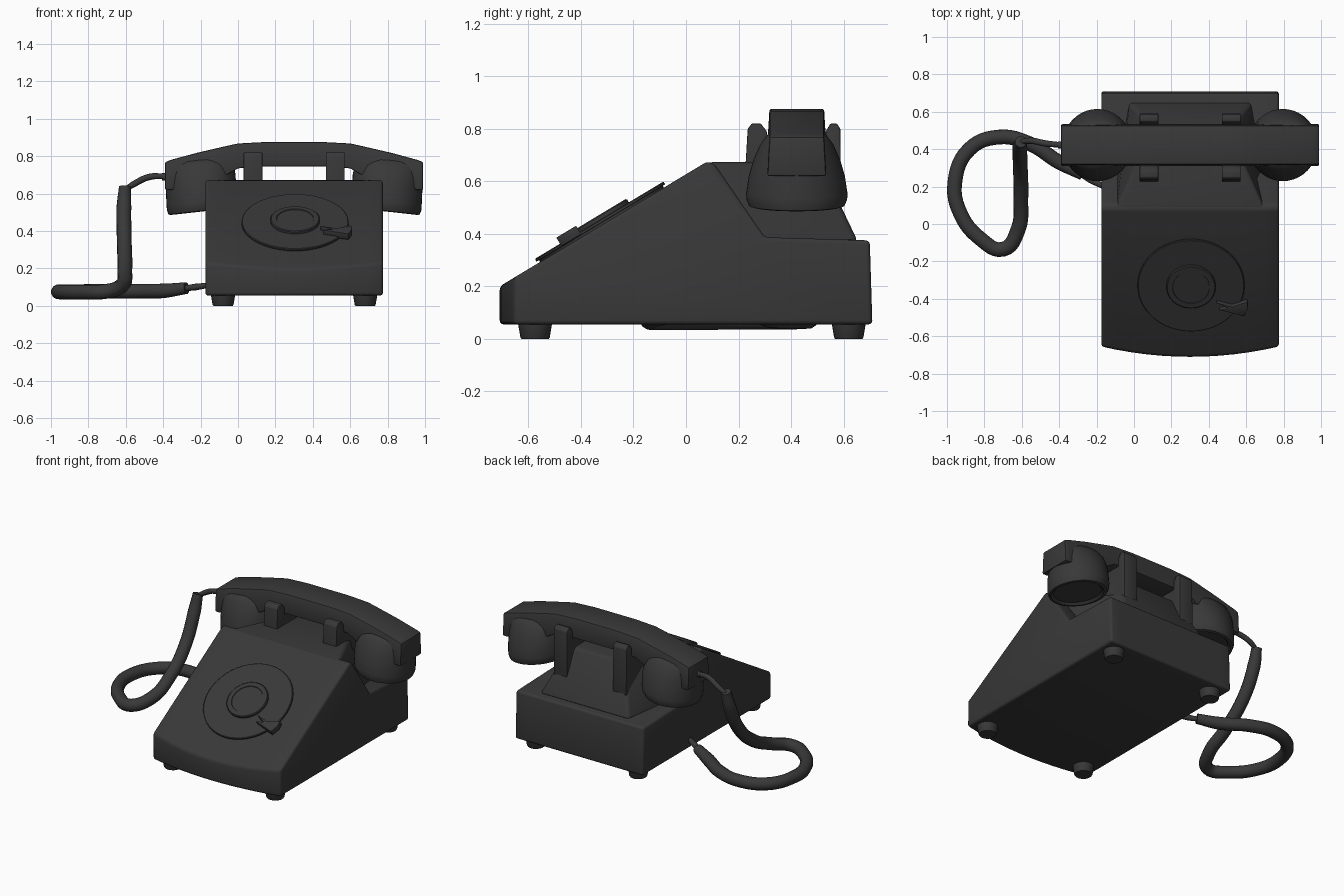
import bpy, bmesh, math
from mathutils import Matrix, Vector

if "Cube" in bpy.data.objects:
    bpy.data.objects.remove(bpy.data.objects["Cube"])

CX = 0.30  # centre of the telephone body
SLOPE = math.atan2(0.475, 0.79)

dark = bpy.data.materials.new("dark_plastic")
dark.diffuse_color = (0.04, 0.04, 0.04, 1)
dark.use_nodes = True
dark.node_tree.nodes["Principled BSDF"].inputs["Base Color"].default_value = dark.diffuse_color


def finish(name, bm, bevel=0, segments=2, limit=30):
    bmesh.ops.recalc_face_normals(bm, faces=bm.faces[:])
    me = bpy.data.meshes.new(name)
    bm.to_mesh(me)
    bm.free()
    ob = bpy.data.objects.new(name, me)
    bpy.context.collection.objects.link(ob)
    me.materials.append(dark)
    if bevel:
        m = ob.modifiers.new("bevel", 'BEVEL')
        m.width, m.segments = bevel, segments
        m.limit_method, m.angle_limit = 'ANGLE', math.radians(limit)
    return ob


def loft(name, rings, **kw):
    """Skin closed rings of equal length and cap both ends."""
    bm = bmesh.new()
    rows = [[bm.verts.new(p) for p in ring] for ring in rings]
    n = len(rows[0])
    for a, b in zip(rows, rows[1:]):
        for i in range(n):
            j = (i + 1) % n
            bm.faces.new((a[i], a[j], b[j], b[i]))
    bm.faces.new(rows[0])
    bm.faces.new(rows[-1])
    return finish(name, bm, **kw)


def circle(r, z, n=48):
    return [Vector((r * math.cos(2 * math.pi * i / n), r * math.sin(2 * math.pi * i / n), z))
            for i in range(n)]


# Body: side profile swept across, with a bowed front
profile = [(-0.71, 0.055), (-0.71, 0.20), (0.08, 0.675), (0.11, 0.665),
           (0.30, 0.387), (0.70, 0.375), (0.71, 0.055)]
rings = []
for k in range(13):
    t = k / 6 - 1
    bow = 0.055 * t * t
    ring = [(CX + 0.475 * t, y, z) for y, z in profile]
    x = CX + 0.475 * t
    ring[0] = (x, -0.71 + bow, 0.055)
    ring[1] = (x, -0.71 + bow, 0.20 + bow * math.tan(SLOPE))
    rings.append(ring)
loft("body", rings, bevel=0.022, segments=3, limit=25)

# Cradle hump behind the sloping face
base = [(-0.42, 0.12), (0.42, 0.12), (0.33, 0.655), (-0.33, 0.655)]
top = [(-0.40, 0.08), (0.40, 0.08), (0.20, 0.51), (-0.20, 0.51)]
loft("cradle_hump", [[(CX + x, y, 0.37) for x, y in base],
                     [(CX + x, y, 0.673) for x, y in top]], bevel=0.02, segments=3)

# Cradle prongs: U-shaped saddles
saddle = [(0.22, 0.55), (0.235, 0.80), (0.25, 0.82), (0.285, 0.82), (0.308, 0.79), (0.312, 0.735),
          (0.528, 0.735), (0.532, 0.79), (0.55, 0.82), (0.575, 0.82), (0.588, 0.80), (0.592, 0.45)]
for s, side in ((-1, "left"), (1, "right")):
    c = CX + s * 0.22
    loft(side + "_prong", [[(c + d, y, z) for y, z in saddle] for d in (-0.05, 0.05)], bevel=0.004)

# Feet
for x in (-0.08, 0.68):
    for y in (-0.575, 0.62):
        loft("foot", [[p + Vector((x, y, 0)) for p in circle(r, z, 24)]
                      for r, z in ((0.052, 0), (0.056, 0.006), (0.066, 0.065))])

# Dial, hub and finger stop lie on the slope
place = Matrix.Translation((CX + 0.005, -0.32, 0.434)) @ Matrix.Rotation(SLOPE, 4, 'X')
for name, steps in (
        ("dial_plate", ((0.275, -0.01), (0.275, 0.008), (0.286, 0.009), (0.286, 0.018), (0.282, 0.021))),
        ("dial_hub", ((0.132, 0.01), (0.132, 0.034), (0.127, 0.038), (0.10, 0.038), (0.098, 0.034)))):
    loft(name, [[place @ p for p in circle(r, z)] for r, z in steps])
stop = [(0.135, -0.09), (0.22, -0.115), (0.30, -0.085), (0.305, -0.125),
        (0.285, -0.175), (0.15, -0.135), (0.20, -0.125)]
loft("finger_stop", [[place @ Vector((x, y, z)) for x, y in stop] for z in (0.01, 0.048)], bevel=0.003)

# Handset handle: mirrored stations (half x, bottom z, top z)
half = [(0, 0.745, 0.876), (0.15, 0.745, 0.876), (0.30, 0.735, 0.868), (0.36, 0.70, 0.855),
        (0.52, 0.64, 0.818), (0.66, 0.62, 0.78), (0.69, 0.62, 0.768)]
stations = [(-u, b, t) for u, b, t in half[:0:-1]] + half
loft("handset_handle", [[(CX + u, 0.31, b), (CX + u, 0.318, t), (CX + u, 0.526, t), (CX + u, 0.534, b)]
                        for u, b, t in stations], bevel=0.008)

# Earpiece and mouthpiece: skewed domes (z, inner u, outer u, half depth)
cup = [(0.497, 0.36, 0.645, 0.15), (0.483, 0.345, 0.66, 0.165), (0.487, 0.325, 0.672, 0.182),
       (0.51, 0.312, 0.68, 0.192), (0.535, 0.31, 0.682, 0.193), (0.60, 0.31, 0.685, 0.183),
       (0.66, 0.313, 0.687, 0.166), (0.72, 0.325, 0.69, 0.14), (0.757, 0.345, 0.69, 0.112),
       (0.775, 0.40, 0.665, 0.07)]
for s, name in ((-1, "mouthpiece"), (1, "earpiece")):
    rings = []
    for z, a, b, d in cup:
        ring = []
        for p in circle(1, 0, 40):
            u = (a + b) / 2 + p.x * (b - a) / 2
            ring.append((CX + s * u, 0.422 + p.y * d, z + 0.11 * (0.685 - u)))
        rings.append(ring)
    loft(name, rings)


# Cord: thick loop with thin ends
def tube(name, pts, radius):
    cu = bpy.data.curves.new(name, 'CURVE')
    cu.dimensions = '3D'
    cu.bevel_depth, cu.bevel_resolution, cu.resolution_u = radius, 4, 6
    cu.use_fill_caps = True
    sp = cu.splines.new('BEZIER')
    sp.bezier_points.add(len(pts) - 1)
    for bp, p in zip(sp.bezier_points, pts):
        bp.co = p
        bp.handle_left_type = bp.handle_right_type = 'AUTO'
    sp.bezier_points[0].radius = sp.bezier_points[-1].radius = 0.8
    ob = bpy.data.objects.new(name, cu)
    bpy.context.collection.objects.link(ob)
    cu.materials.append(dark)


tube("cord_loop", [(-0.605, 0.44, 0.635), (-0.61, 0.41, 0.53), (-0.608, 0.31, 0.34), (-0.605, 0.14, 0.19),
                   (-0.62, -0.03, 0.11), (-0.70, -0.135, 0.078), (-0.82, -0.08, 0.073), (-0.93, 0.06, 0.073),
                   (-0.958, 0.22, 0.075), (-0.88, 0.40, 0.075), (-0.72, 0.465, 0.078), (-0.56, 0.43, 0.078),
                   (-0.40, 0.33, 0.08), (-0.275, 0.265, 0.095)], 0.04)
tube("cord_to_handset", [(-0.37, 0.422, 0.69), (-0.47, 0.43, 0.69), (-0.55, 0.445, 0.655),
                         (-0.605, 0.44, 0.62)], 0.017)
tube("cord_to_body", [(-0.29, 0.27, 0.093), (-0.23, 0.235, 0.10), (-0.16, 0.20, 0.11)], 0.018)
tube("handset_plug", [(-0.36, 0.422, 0.69), (-0.405, 0.422, 0.69)], 0.024)

# Smooth shading with sharp edges kept
bpy.ops.object.select_all(action='SELECT')
bpy.context.view_layer.objects.active = bpy.data.objects["body"]
bpy.ops.object.convert(target='MESH')
bpy.ops.object.shade_smooth_by_angle(angle=math.radians(32))
